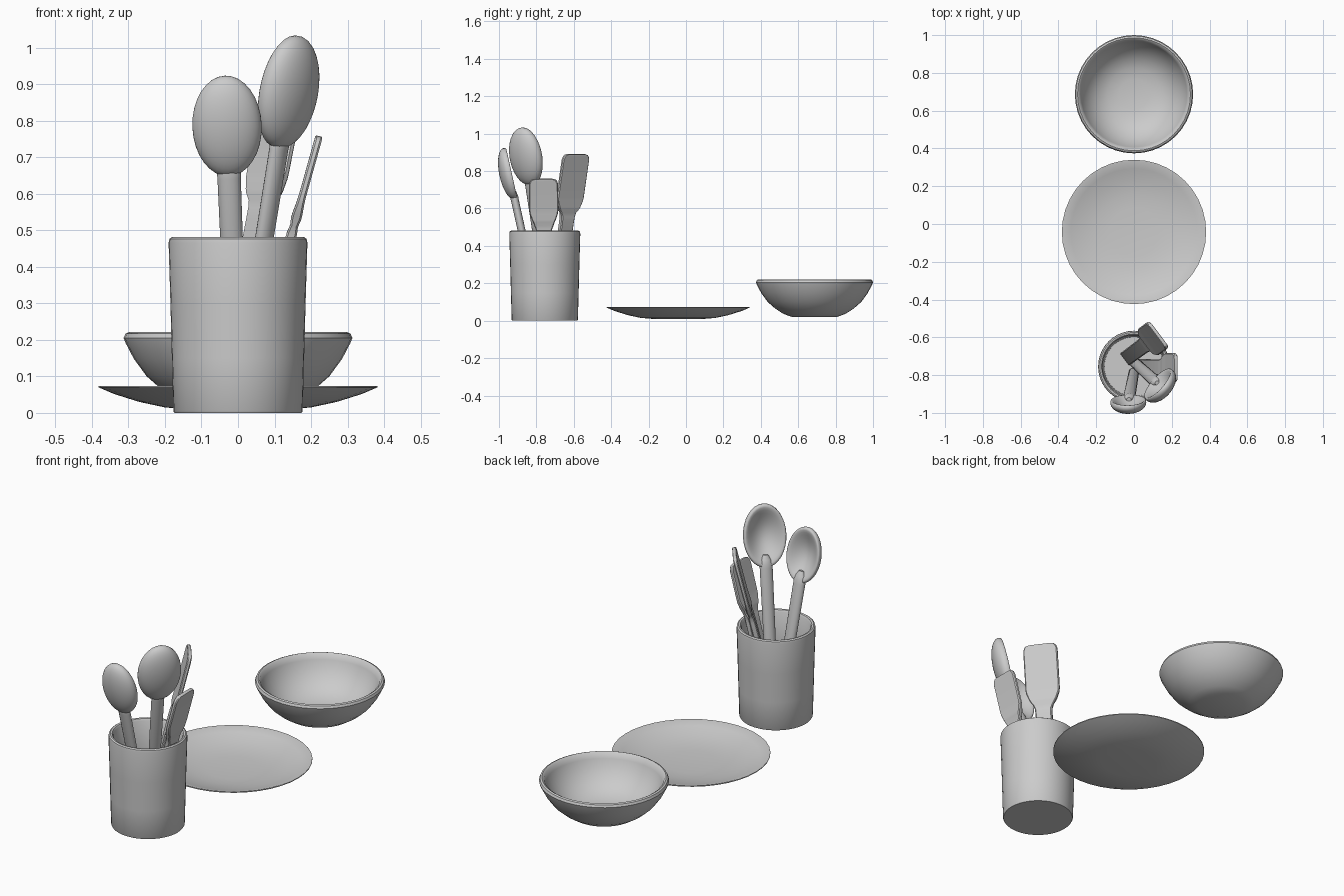
import bpy, bmesh, math
from mathutils import Vector, Matrix

if "Cube" in bpy.data.objects:
    bpy.data.objects.remove(bpy.data.objects["Cube"])


def finish(bm, name, matrix=None, angle=40):
    bmesh.ops.remove_doubles(bm, verts=bm.verts, dist=1e-5)
    bmesh.ops.recalc_face_normals(bm, faces=bm.faces)
    mesh = bpy.data.meshes.new(name)
    bm.to_mesh(mesh)
    bm.free()
    ob = bpy.data.objects.new(name, mesh)
    bpy.context.collection.objects.link(ob)
    if matrix:
        ob.matrix_world = matrix
    bpy.ops.object.select_all(action='DESELECT')
    ob.select_set(True)
    bpy.context.view_layer.objects.active = ob
    bpy.ops.object.shade_smooth_by_angle(angle=math.radians(angle))
    return ob


def lathe(name, profile, y, steps=40):
    bm = bmesh.new()
    vs = [bm.verts.new((r, 0, z)) for r, z in profile]
    es = [bm.edges.new(p) for p in zip(vs, vs[1:])]
    bmesh.ops.spin(bm, geom=vs + es, cent=(0, 0, 0), axis=(0, 0, 1),
                   angle=math.tau, steps=steps)
    return finish(bm, name, Matrix.Translation((0, y, 0)))


def frame(base, tip, facing):
    """Local z runs base to tip, local y is the facing direction."""
    base, tip = Vector(base), Vector(tip)
    z = (tip - base).normalized()
    f = Vector(facing)
    y = (f - z * f.dot(z)).normalized()
    x = y.cross(z)
    m = Matrix((x, y, z)).transposed().to_4x4()
    m.translation = base
    return m, (tip - base).length


def loft(bm, rings):
    rings = [[bm.verts.new(p) for p in ring] for ring in rings]
    n = len(rings[0])
    for a, b in zip(rings, rings[1:]):
        for i in range(n):
            bm.faces.new((a[i], a[(i + 1) % n], b[(i + 1) % n], b[i]))
    bm.faces.new(rings[0][::-1])
    bm.faces.new(rings[-1])


def spoon(name, base, centre, facing, s):
    m, length = frame(base, centre, facing)
    # oval handle with a small collar
    neck = length - 0.125 * s
    bm = bmesh.new()
    sections = [(0, .024, .017), (.01, .028, .02), (neck - .02, .032, .021),
                (neck, .033, .022), (neck + .02, .026, .018), (neck + .045, .012, .01)]
    loft(bm, [[(w * math.cos(a), d * math.sin(a), z)
               for a in [math.tau * i / 16 for i in range(16)]] for z, w, d in sections])
    finish(bm, name + "_handle", m)
    # head: domed on the facing side, dished on the other
    bm = bmesh.new()
    bmesh.ops.create_uvsphere(bm, u_segments=32, v_segments=20, radius=1)
    for v in bm.verts:
        x, z, t = v.co
        if t >= 0:
            d = 0.052 * t
        else:
            t = -t
            d = -0.08 * t * (1 - t) + 0.03 * t * t
        v.co = (x * 0.095 * s, d * s, z * 0.141 * s)
    finish(bm, name + "_head", m @ Matrix.Translation((0, 0, length)), 60)


def spatula(name, base, tip, facing, head, hw):
    m, L = frame(base, tip, facing)
    n = L - head
    # (height, half width, half thickness) up the handle, neck and blade
    sections = [(0, .034, .010), (.01, .040, .015), (n - .07, .042, .015),
                (n - .04, .044, .014), (n - .02, .052, .011), (n, hw * .75, .014),
                (n + .012, hw * .82, .014), (n + .045, hw * .97, .011),
                (n + .065, hw, .010), (L - .03, hw, .010),
                (L - .012, hw - .006, .010), (L - .004, hw - .014, .010),
                (L, hw - .028, .008)]
    bm = bmesh.new()
    rings = []
    for z, w, d in sections:
        c = .005
        rings.append([(w, d - c, z), (w - c, d, z), (c - w, d, z), (-w, d - c, z),
                      (-w, c - d, z), (c - w, -d, z), (w - c, -d, z), (w, c - d, z)])
    loft(bm, rings)
    finish(bm, name, m, 35)


# utensil holder
lathe("utensil_holder", [(0, 0), (.174, 0), (.177, .005), (.181, .15), (.185, .3),
                         (.19, .465), (.188, .476), (.181, .481), (.172, .479),
                         (.166, .47), (.163, .3), (.157, .03), (0, .03)], -0.755)
# plate
lathe("plate", [(0, .01), (.14, .01), (.2, .015), (.27, .03), (.34, .052), (.382, .07),
                (.382, .074), (.375, .074), (.335, .06), (.27, .041), (.2, .029),
                (.13, .024), (0, .023)], -0.042)
# bowl
lathe("bowl", [(0, .02), (.12, .02), (.165, .036), (.21, .065), (.25, .1), (.285, .148),
               (.307, .19), (.313, .205), (.308, .217), (.299, .221), (.289, .215),
               (.28, .19), (.262, .15), (.23, .107), (.19, .073), (.14, .05),
               (.08, .04), (0, .038)], 0.687)
# spoons
spoon("front_spoon", (0, -.78, .035), (-.03, -.946, .785), (0, -1, 0), 1)
spoon("tall_spoon", (0, -.73, .035), (.137, -.855, .878), (.75, -.66, 0), 1.12)
# spatulas
spatula("tall_spatula", (-.04, -.71, .035), (.127, -.587, .89), (.8, .6, 0), .3, .088)
spatula("short_spatula", (.02, -.755, .035), (.222, -.762, .757), (1, 0, 0), .235, .078)
